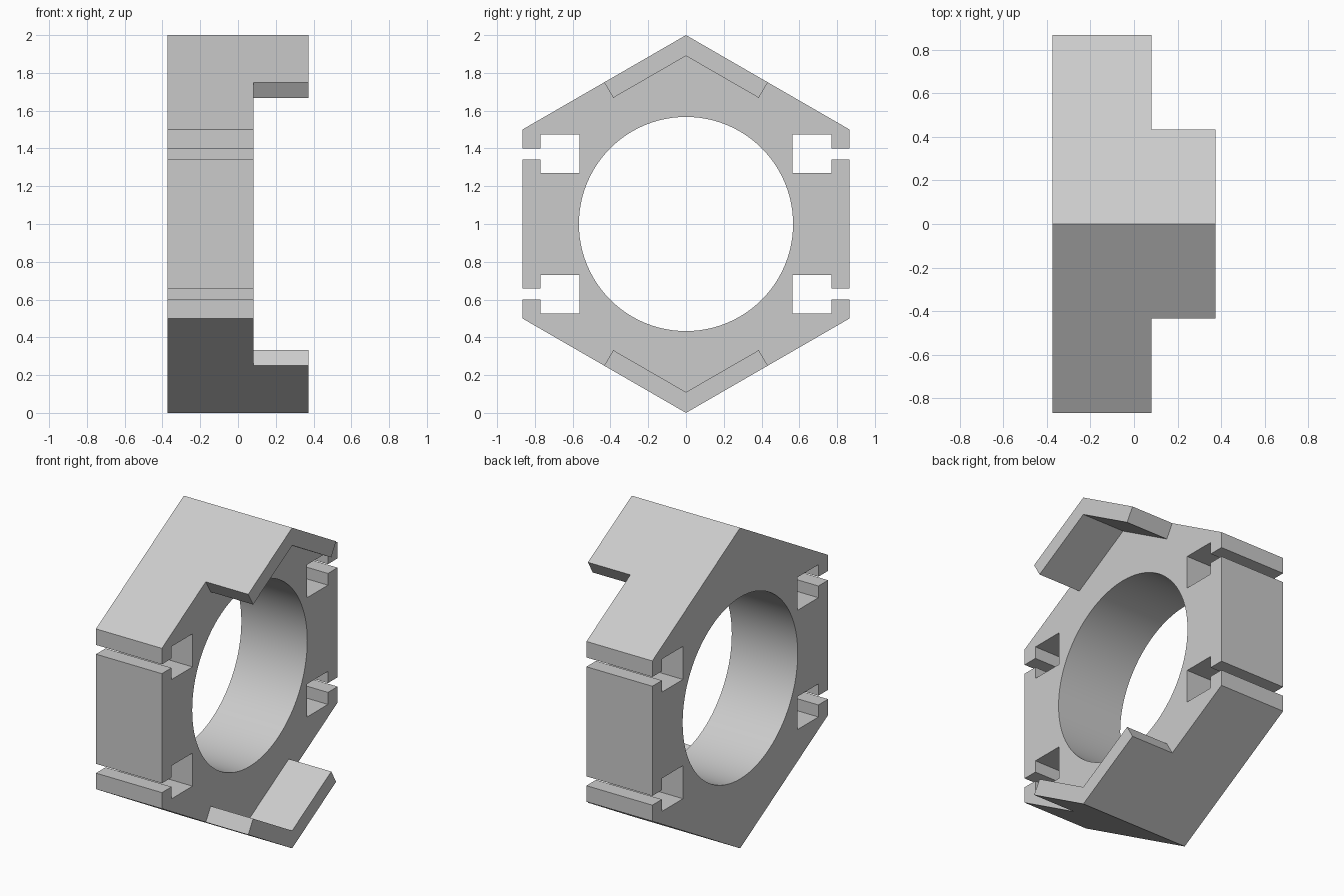
import bpy, bmesh, math

cube = bpy.data.objects.get("Cube")
if cube:
    bpy.data.objects.remove(cube, do_unlink=True)

BACK, FACE, TIP = -0.374, 0.081, 0.374   # x of rear face, plate face and lip end
APOTHEM = math.cos(math.radians(30))
HOLE_RADIUS = 0.567

grey = bpy.data.materials.new("plain grey")
grey.use_nodes = True
colour = (0.6, 0.6, 0.6, 1)
grey.diffuse_color = colour
grey.node_tree.nodes["Principled BSDF"].inputs["Base Color"].default_value = colour


def prism(name, loops, x0, x1):
    """Fill closed (y, z) loops, later loops being holes, and extrude along x."""
    bm = bmesh.new()
    edges = []
    for loop in loops:
        verts = [bm.verts.new((x0, y, z + 1)) for y, z in loop]
        edges += [bm.edges.new((verts[i - 1], v)) for i, v in enumerate(verts)]
    bmesh.ops.triangle_fill(bm, use_beauty=True, edges=edges, normal=(1, 0, 0))
    out = bmesh.ops.extrude_face_region(bm, geom=bm.faces[:], use_keep_orig=True)
    moved = [g for g in out["geom"] if isinstance(g, bmesh.types.BMVert)]
    bmesh.ops.translate(bm, verts=moved, vec=(x1 - x0, 0, 0))
    bmesh.ops.recalc_face_normals(bm, faces=bm.faces[:])
    mesh = bpy.data.meshes.new(name)
    bm.to_mesh(mesh)
    bm.free()
    mesh.materials.append(grey)
    obj = bpy.data.objects.new(name, mesh)
    bpy.context.collection.objects.link(obj)
    return obj


# Hexagonal plate outline: one quarter with its T-slot, mirrored both ways
neck_y, pocket_y = 0.771, 0.564
quarter = [(0, 1), (APOTHEM, 0.5), (APOTHEM, 0.4), (neck_y, 0.4),
           (neck_y, 0.475), (pocket_y, 0.475), (pocket_y, 0.269),
           (neck_y, 0.269), (neck_y, 0.342), (APOTHEM, 0.342)]
half = quarter + [(y, -z) for y, z in reversed(quarter)]
outline = half + [(-y, z) for y, z in reversed(half[1:-1])]

# Round bore through the plate
steps = 96
bore = [(HOLE_RADIUS * math.cos(math.tau * i / steps),
         HOLE_RADIUS * math.sin(math.tau * i / steps)) for i in range(steps)]

plate = prism("hexagonal_plate", [outline, bore], BACK, FACE)
bpy.ops.object.select_all(action='DESELECT')
plate.select_set(True)
bpy.context.view_layer.objects.active = plate
bpy.ops.object.shade_smooth_by_angle(angle=math.radians(30))

# V-shaped lips that follow the top and bottom corners
lip = [(0, 1), (APOTHEM / 2, 0.75), (0.385, 0.668),
       (0, 0.89), (-0.385, 0.668), (-APOTHEM / 2, 0.75)]
for name, side in (("top_lip", 1), ("bottom_lip", -1)):
    prism(name, [[(y, z * side) for y, z in lip]], FACE, TIP)
